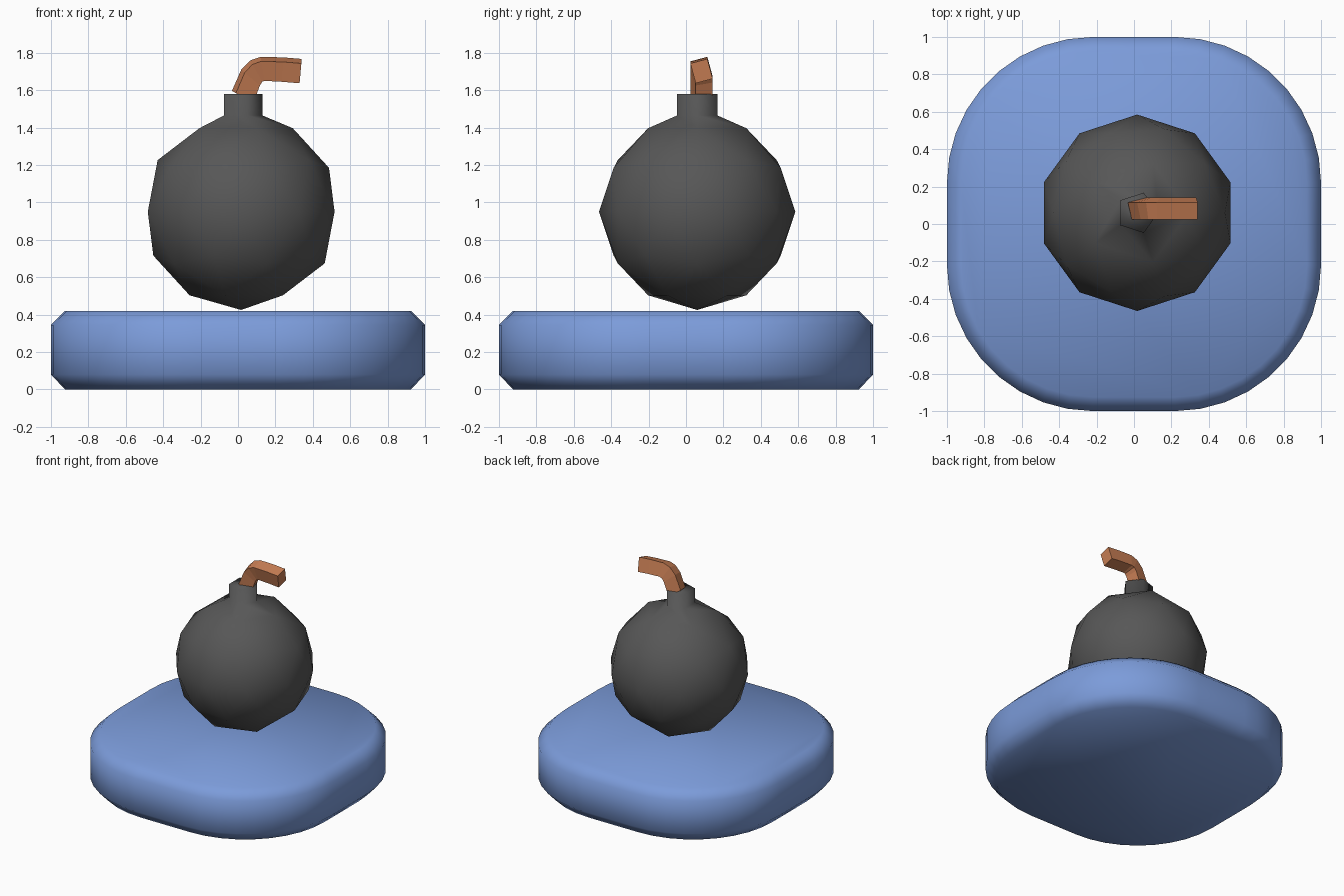
import bpy, bmesh, math
from mathutils import Vector

if "Cube" in bpy.data.objects:
    bpy.data.objects.remove(bpy.data.objects["Cube"])


def material(name, rgb):
    m = bpy.data.materials.new(name)
    m.diffuse_color = (*rgb, 1)
    m.use_nodes = True
    m.node_tree.nodes["Principled BSDF"].inputs["Base Color"].default_value = m.diffuse_color
    return m


def loft(name, rings, mat, smooth):
    """Skin a list of equal-sized vertex rings and cap both ends."""
    bm = bmesh.new()
    loops = [[bm.verts.new(p) for p in ring] for ring in rings]
    n = len(loops[0])
    for a, b in zip(loops, loops[1:]):
        for i in range(n):
            j = (i + 1) % n
            bm.faces.new((a[i], a[j], b[j], b[i]))
    bm.faces.new(loops[0][::-1])
    bm.faces.new(loops[-1])
    bmesh.ops.recalc_face_normals(bm, faces=bm.faces)
    for f in bm.faces:
        f.smooth = smooth
    mesh = bpy.data.meshes.new(name)
    bm.to_mesh(mesh)
    bm.free()
    mesh.materials.append(mat)
    obj = bpy.data.objects.new(name, mesh)
    bpy.context.collection.objects.link(obj)
    return obj


blue = material("blue", (0.20, 0.33, 0.70))
grey = material("dark grey", (0.095, 0.095, 0.095))
orange = material("orange", (0.58, 0.21, 0.09))


# Base: rounded square slab with chamfered rims
def rounded_square(half, radius, z, steps=9):
    c = half - radius
    pts = []
    for k, (sx, sy) in enumerate([(1, 1), (-1, 1), (-1, -1), (1, -1)]):
        for i in range(steps + 1):
            a = math.radians(90 * (k + i / steps))
            pts.append((sx * c + radius * math.cos(a), sy * c + radius * math.sin(a), z))
    return pts


loft("base", [rounded_square(1 - d, 0.78 - d, z)
              for d, z in [(0.075, 0), (0, 0.08), (0, 0.345), (0.075, 0.42)]], blue, True)

# Bomb body: low-poly sphere, its top cap inset and extruded into a five-sided neck
cx, cy = 0.017, 0.06
bpy.ops.mesh.primitive_ico_sphere_add(subdivisions=2, radius=0.525, location=(0, 0, 0))
body = bpy.context.object
body.name = "bomb_body"
bm = bmesh.new()
bm.from_mesh(body.data)
bmesh.ops.translate(bm, verts=bm.verts, vec=(cx, cy, 0.95))
top = max(bm.verts, key=lambda v: v.co.z)
bmesh.ops.dissolve_verts(bm, verts=[top])
cap = max(bm.faces, key=lambda f: f.calc_center_median().z)
for z in (1.465, 1.58):
    cap = bmesh.ops.extrude_discrete_faces(bm, faces=[cap])["faces"][0]
    for v in cap.verts:
        d = Vector((v.co.x - cx, v.co.y - cy)).normalized() * 0.113
        v.co = (cx + d.x, cy + d.y, z)
for f in bm.faces:
    f.smooth = True
bm.to_mesh(body.data)
bm.free()
body.data.materials.append(grey)

# Fuse: four-sided tube, slightly rolled, bent from the neck towards +x
roll = math.radians(15)
path = [(0.025, 1.565, 62), (0.067, 1.667, 50), (0.097, 1.702, 30),
        (0.132, 1.714, 10), (0.24, 1.71, -5), (0.335, 1.702, -5)]
rings = []
for x, z, tilt in path:
    t = math.radians(tilt)
    up = Vector((-math.sin(t), 0, math.cos(t)))
    side = Vector((0, 1, 0))
    u = side * math.cos(roll) + up * math.sin(roll)
    v = up * math.cos(roll) - side * math.sin(roll)
    c = Vector((x, 0.083, z))
    rings.append([c + u * 0.047 * a + v * 0.055 * b
                  for a, b in [(1, 1), (-1, 1), (-1, -1), (1, -1)]])
loft("fuse", rings, orange, False)
